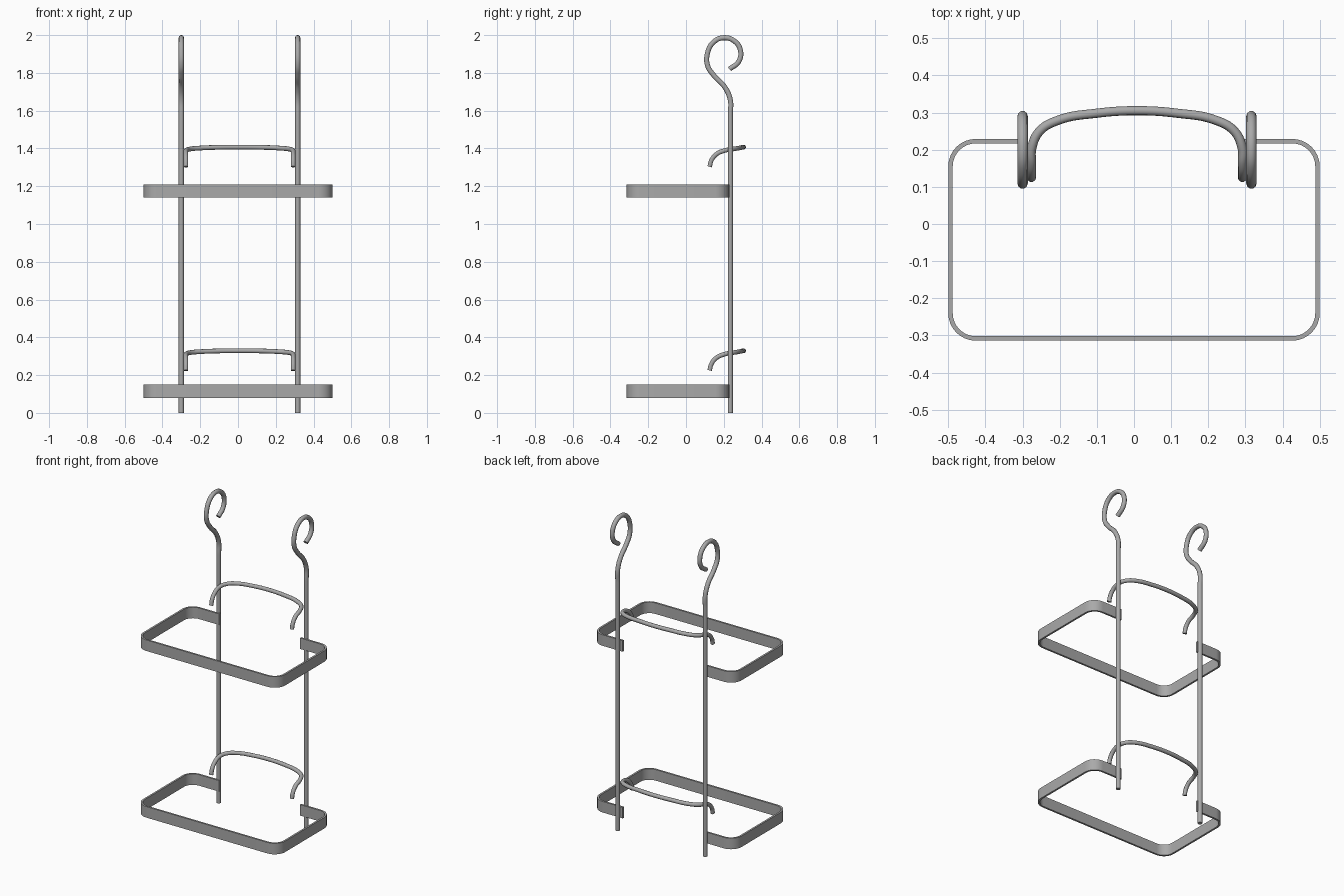
import bpy, bmesh, math
from mathutils import Vector

cube = bpy.data.objects.get("Cube")
if cube:
    bpy.data.objects.remove(cube, do_unlink=True)

steel = bpy.data.materials.new("grey_steel")
steel.use_nodes = True
STEEL = (0.4, 0.4, 0.4, 1)
steel.diffuse_color = STEEL
steel.node_tree.nodes["Principled BSDF"].inputs["Base Color"].default_value = STEEL


def activate(obj):
    bpy.ops.object.select_all(action="DESELECT")
    obj.select_set(True)
    bpy.context.view_layer.objects.active = obj


def wire(name, points, radius):
    """Round bar following a smooth path, converted to a mesh."""
    cu = bpy.data.curves.new(name, "CURVE")
    cu.dimensions = "3D"
    cu.bevel_depth = radius
    cu.bevel_resolution = 3
    cu.resolution_u = 8
    cu.use_fill_caps = True
    sp = cu.splines.new("BEZIER")
    sp.bezier_points.add(len(points) - 1)
    for bp, p in zip(sp.bezier_points, points):
        bp.co = p
        bp.handle_left_type = bp.handle_right_type = "AUTO"
    cu.materials.append(steel)
    obj = bpy.data.objects.new(name, cu)
    bpy.context.collection.objects.link(obj)
    activate(obj)
    bpy.ops.object.convert(target="MESH")
    bpy.ops.object.shade_smooth_by_angle(angle=math.radians(40))


def band(name, z, height=0.07, half_x=0.494, front=-0.308, back=0.223, r=0.068, end=0.285):
    """Flat strip bent round a tray opening, open between the uprights."""
    path = [Vector((-end, back, z))]
    corners = [(-half_x + r, back - r, 90), (-half_x + r, front + r, 180),
               (half_x - r, front + r, 270), (half_x - r, back - r, 360)]
    for cx, cy, start in corners:
        for i in range(9):
            a = math.radians(start + 90 * i / 8)
            path.append(Vector((cx + r * math.cos(a), cy + r * math.sin(a), z)))
    path.append(Vector((end, back, z)))

    bm = bmesh.new()
    low = [bm.verts.new(p) for p in path]
    high = [bm.verts.new(p + Vector((0, 0, height))) for p in path]
    for i in range(len(path) - 1):
        bm.faces.new((low[i], low[i + 1], high[i + 1], high[i]))
    me = bpy.data.meshes.new(name)
    bm.to_mesh(me)
    bm.free()
    me.materials.append(steel)
    obj = bpy.data.objects.new(name, me)
    bpy.context.collection.objects.link(obj)
    mod = obj.modifiers.new("thickness", "SOLIDIFY")
    mod.thickness = 0.012
    mod.offset = 0
    activate(obj)
    bpy.ops.object.modifier_apply(modifier=mod.name)
    bpy.ops.object.shade_smooth_by_angle(angle=math.radians(40))


# Uprights with a curled hook at the top
MID = 0.008
hook = [(0.235, 0), (0.235, 0.8), (0.235, 1.58), (0.234, 1.66), (0.205, 1.725), (0.147, 1.787),
        (0.114, 1.84), (0.114, 1.905), (0.145, 1.962), (0.2, 1.986), (0.258, 1.967),
        (0.288, 1.92), (0.279, 1.86), (0.23, 1.82)]
for side, sign in (("right", -1), ("left", 1)):
    wire(side + "_upright", [(MID + sign * 0.308, y, z) for y, z in hook], 0.014)

# Bowed rail wire: half path, mirrored about the middle
half = [(0.284, 0.125, 0), (0.284, 0.135, 0.035), (0.284, 0.163, 0.068), (0.283, 0.205, 0.086),
        (0.262, 0.25, 0.094), (0.21, 0.28, 0.099), (0.11, 0.298, 0.103)]
rail = [(-x, y, z) for x, y, z in half] + [(0, 0.305, 0.104)] + half[::-1]
for level, z in (("lower", 0), ("upper", 1.06)):
    band(level + "_tray_band", 0.08 + z)
for level, z in (("lower", 0.225), ("upper", 1.303)):
    wire(level + "_back_rail", [(MID + x, y, h + z) for x, y, h in rail], 0.0125)
